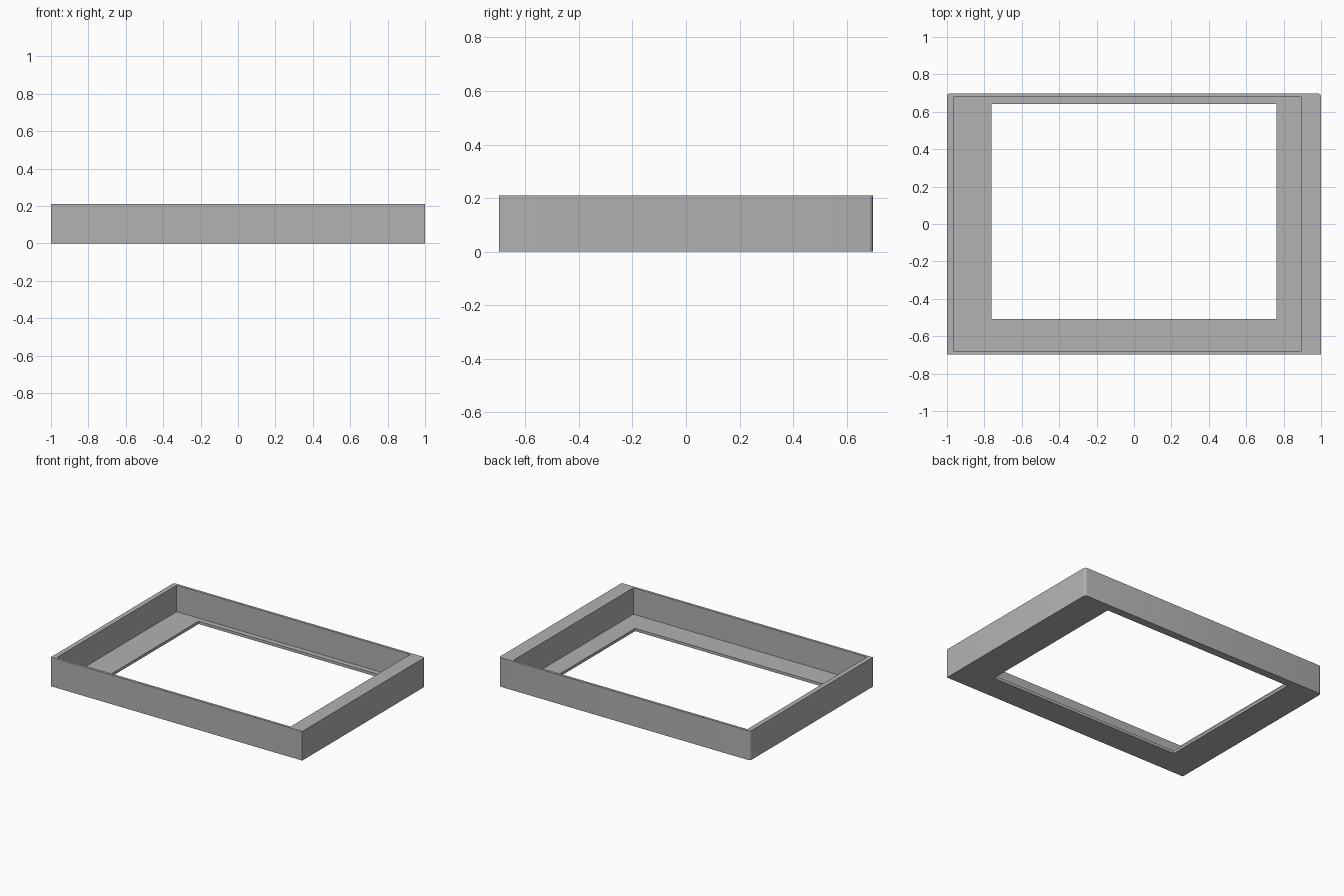
import bpy
import bmesh

cube = bpy.data.objects.get("Cube")
if cube:
    bpy.data.objects.remove(cube, do_unlink=True)

grey = bpy.data.materials.new("plain grey")
grey.use_nodes = True
colour = (0.445, 0.445, 0.445, 1)
grey.diffuse_color = colour
grey.node_tree.nodes["Principled BSDF"].inputs["Base Color"].default_value = colour

HEIGHT, FLOOR = 0.21, 0.02
OUTER = (-1.0, 1.0, -0.698, 0.698)
CAVITY = (-0.965, 0.895, -0.68, 0.68)
OPENING = (-0.763, 0.761, -0.508, 0.641)


def loop(bm, rect, z):
    """Four corners of a rectangle at one height."""
    x0, x1, y0, y1 = rect
    return [bm.verts.new((x, y, z)) for x, y in ((x0, y0), (x1, y0), (x1, y1), (x0, y1))]


# Tray frame: rectangular loops bridged around the wall and floor section
bm = bmesh.new()
section = [(OUTER, 0), (OUTER, HEIGHT), (CAVITY, HEIGHT),
           (CAVITY, FLOOR), (OPENING, FLOOR), (OPENING, 0)]
loops = [loop(bm, rect, z) for rect, z in section]
for a, b in zip(loops, loops[1:] + loops[:1]):
    for i in range(4):
        j = (i + 1) % 4
        bm.faces.new((a[i], a[j], b[j], b[i]))
bmesh.ops.recalc_face_normals(bm, faces=bm.faces)

# Rounded rear outer corners
rear = [e for e in bm.edges
        if all(abs(v.co.x) > 0.99 and v.co.y > 0.69 for v in e.verts)
        and abs(e.verts[0].co.z - e.verts[1].co.z) > 0.1]
bmesh.ops.bevel(bm, geom=rear, offset=0.017, segments=4, profile=0.5, affect='EDGES')

mesh = bpy.data.meshes.new("tray_frame")
bm.to_mesh(mesh)
bm.free()
mesh.materials.append(grey)
frame = bpy.data.objects.new("tray_frame", mesh)
bpy.context.collection.objects.link(frame)

# Smooth corners, sharp edges elsewhere
bpy.ops.object.select_all(action='DESELECT')
frame.select_set(True)
bpy.context.view_layer.objects.active = frame
bpy.ops.object.shade_smooth_by_angle(angle=0.6)
